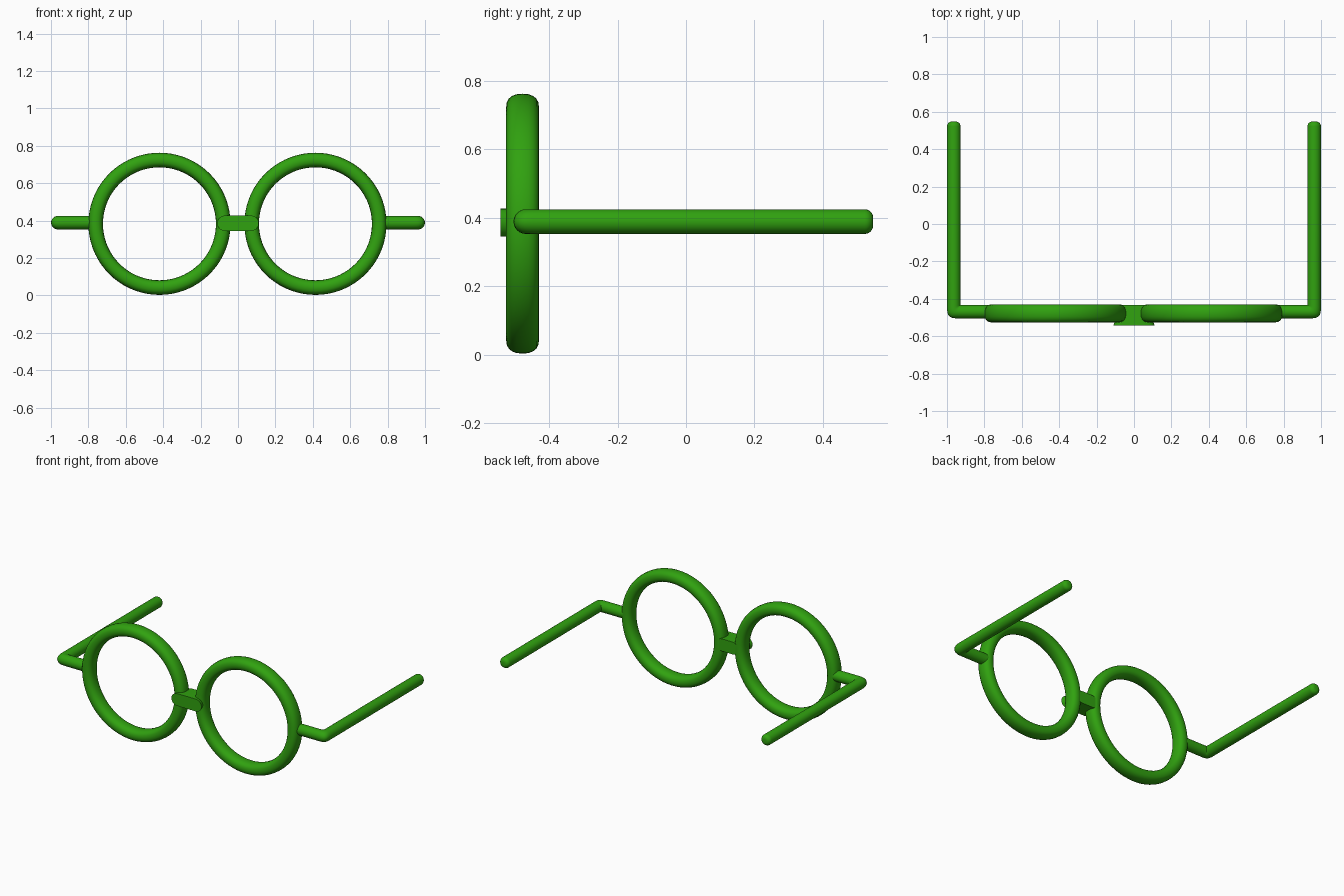
import bpy, bmesh, math
from mathutils import Vector

if "Cube" in bpy.data.objects:
    bpy.data.objects.remove(bpy.data.objects["Cube"])

green = bpy.data.materials.new("frame green")
green.diffuse_color = (0.03, 0.36, 0.005, 1)
green.use_nodes = True
green.node_tree.nodes["Principled BSDF"].inputs["Base Color"].default_value = green.diffuse_color


def loft(name, loops, wrap=False, angle=40):
    """Skin a list of closed loops; wrap joins last to first, otherwise ends are capped."""
    bm = bmesh.new()
    rows = [[bm.verts.new(p) for p in loop] for loop in loops]
    n = len(rows[0])
    pairs = list(zip(rows, rows[1:])) + ([(rows[-1], rows[0])] if wrap else [])
    for a, b in pairs:
        for i in range(n):
            j = (i + 1) % n
            bm.faces.new((a[i], a[j], b[j], b[i]))
    if not wrap:
        bm.faces.new(rows[0])
        bm.faces.new(rows[-1])
    bmesh.ops.recalc_face_normals(bm, faces=bm.faces)
    mesh = bpy.data.meshes.new(name)
    bm.to_mesh(mesh)
    bm.free()
    mesh.materials.append(green)
    ob = bpy.data.objects.new(name, mesh)
    bpy.context.collection.objects.link(ob)
    bpy.ops.object.select_all(action='DESELECT')
    ob.select_set(True)
    bpy.context.view_layer.objects.active = ob
    bpy.ops.object.shade_smooth_by_angle(angle=math.radians(angle))
    return ob


def turns(n):
    return [2 * math.pi * i / n for i in range(n)]


def soft(v, e=0.85):
    """Slightly squared-off sine or cosine."""
    return math.copysign(abs(v) ** e, v)


# Lens rims: tube deeper than it is wide
for name, cx in (("left_rim", -0.42), ("right_rim", 0.414)):
    loops = []
    for t in turns(72):
        loop = []
        for a in turns(20):
            r = 0.341 + 0.039 * soft(math.cos(a))
            y = -0.478 + 0.048 * soft(math.sin(a))
            loop.append((cx + r * math.cos(t), y, 0.383 + r * math.sin(t)))
        loops.append(loop)
    loft(name, loops, wrap=True)

# Temple arms: short side bar, elbow fanned about its inner corner, long bar, rounded tip
R = 0.036
pivot = Vector((0.9275, -0.4325, 0.389))


def arm_loops(side):
    def section(t, shift, scale=1.0):
        out = Vector((math.sin(t), -math.cos(t), 0))
        h = R * (math.cos(t) ** 4 + math.sin(t) ** 4) ** -0.25
        c = pivot + out * h + Vector(shift)
        pts = [c + out * (h * scale * math.cos(a)) + Vector((0, 0, R * scale * math.sin(a)))
               for a in turns(24)]
        return [(side * p.x, p.y, p.z) for p in pts]

    loops = [section(0, (-0.18, 0, 0))]
    loops += [section(math.radians(d), (0, 0, 0)) for d in range(0, 91, 10)]
    length, cap = 0.98, 0.025
    for d in range(0, 91, 15):
        k = math.radians(d)
        loops.append(section(math.pi / 2, (0, length - cap + cap * math.sin(k), 0),
                             1 - cap / R * (1 - math.cos(k))))
    return loops


loft("left_arm", arm_loops(-1))
loft("right_arm", arm_loops(1))


# Nose bridge: pill-shaped block, flared toward the front
def pill(y, half_w, r=0.041):
    pts = []
    for i in range(24):
        a = math.pi * (i / 11 - 0.5) if i < 12 else math.pi * ((i - 12) / 11 + 0.5)
        cx = (half_w - r) * (1 if i < 12 else -1)
        pts.append((cx + r * math.cos(a), y, 0.386 + r * math.sin(a)))
    return pts


loft("nose_bridge", [pill(-0.543, 0.111), pill(-0.525, 0.104), pill(-0.433, 0.08)])
